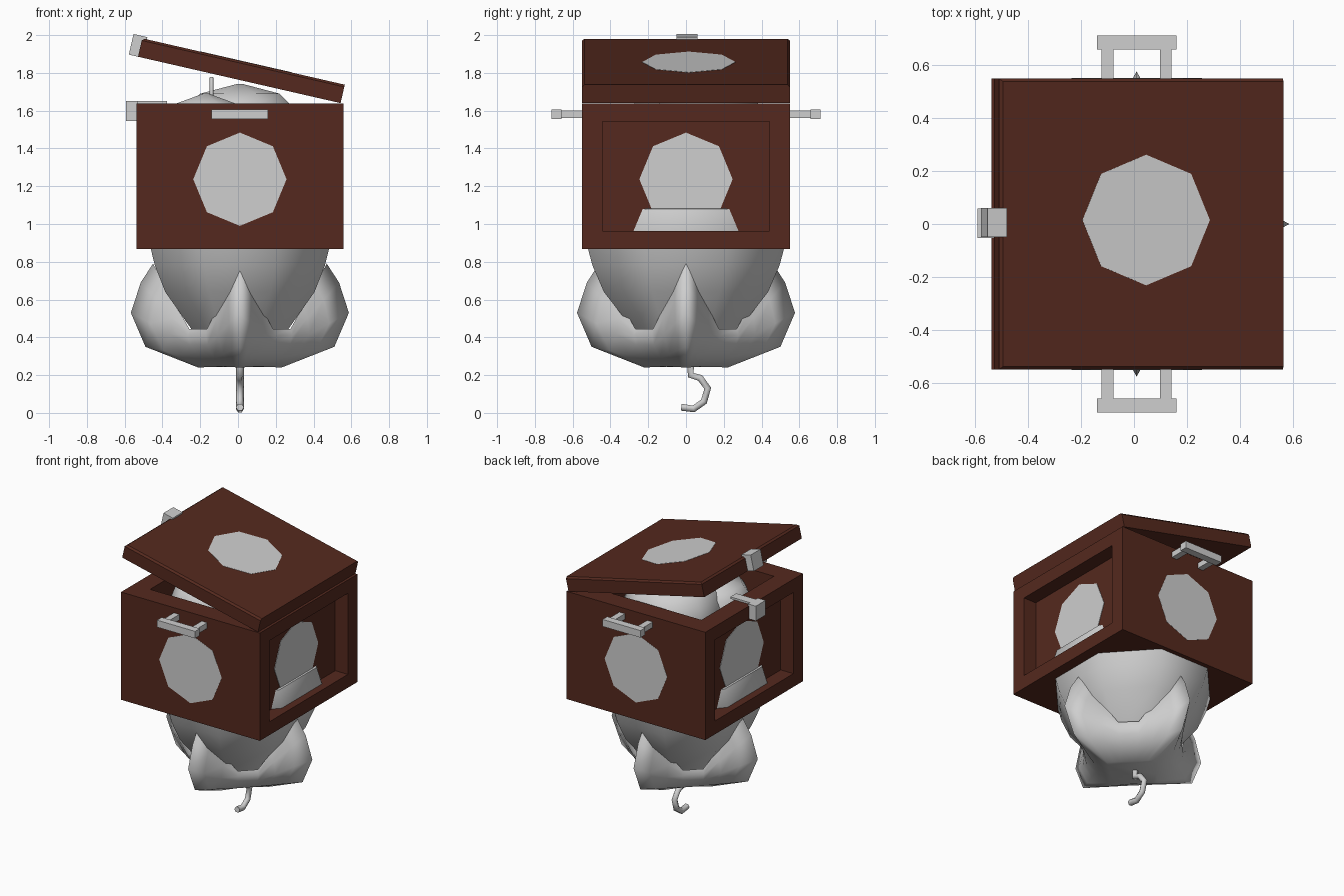
import bpy, bmesh
from math import pi, cos, sin, radians
from mathutils import Matrix, Vector

if "Cube" in bpy.data.objects:
    bpy.data.objects.remove(bpy.data.objects["Cube"])


def material(name, rgb):
    m = bpy.data.materials.new(name)
    m.use_nodes = True
    m.diffuse_color = (*rgb, 1)
    m.node_tree.nodes["Principled BSDF"].inputs["Base Color"].default_value = (*rgb, 1)
    return m


WOOD = material("dark_wood", (0.09, 0.022, 0.013))
GREY = material("pale_grey", (0.62, 0.62, 0.62))
CX = 0.01
LID = Matrix.Translation((0.543, 0, 1.64)) @ Matrix.Rotation(radians(12.9), 4, "Y")


def finish(name, bm, mat, smooth=None):
    bmesh.ops.recalc_face_normals(bm, faces=bm.faces)
    me = bpy.data.meshes.new(name)
    bm.to_mesh(me)
    bm.free()
    me.materials.append(mat)
    ob = bpy.data.objects.new(name, me)
    bpy.context.collection.objects.link(ob)
    if smooth:
        bpy.ops.object.select_all(action="DESELECT")
        ob.select_set(True)
        bpy.context.view_layer.objects.active = ob
        bpy.ops.object.shade_smooth_by_angle(angle=radians(smooth))


def add_box(bm, lo, hi):
    lo, hi = Vector(lo), Vector(hi)
    m = Matrix.Translation((lo + hi) / 2) @ Matrix.Diagonal((*(hi - lo), 1))
    bmesh.ops.create_cube(bm, size=1, matrix=m)


def boxes(name, spans, mat, matrix=Matrix()):
    bm = bmesh.new()
    for lo, hi in spans:
        add_box(bm, lo, hi)
    bm.transform(matrix)
    finish(name, bm, mat)


def octagon(name, matrix):
    bm = bmesh.new()
    bmesh.ops.create_cone(bm, cap_ends=True, segments=8, radius1=0.247, radius2=0.247,
                          depth=0.004, matrix=matrix)
    finish(name, bm, GREY)


def loft(rings):
    """Skin a list of equal-length closed rings and close the first one."""
    bm = bmesh.new()
    rows = [[bm.verts.new(p) for p in ring] for ring in rings]
    n = len(rows[0])
    for a, b in zip(rows, rows[1:]):
        for i in range(n):
            j = (i + 1) % n
            bm.faces.new((a[i], a[j], b[j], b[i]))
    bm.faces.new(rows[0])
    return bm, rows


def lathe(name, profile, centre, stretch=1.0):
    """Eight-sided turned body with flat sides facing the axes."""
    turn = pi / 8
    rings = [[(centre[0] + r / cos(turn) * cos(2 * i * turn + turn),
               centre[1] + r / cos(turn) * sin(2 * i * turn + turn) * stretch,
               centre[2] + z) for i in range(8)] for r, z in profile]
    bm, rows = loft(rings)
    bm.faces.new(rows[-1])
    finish(name, bm, GREY, 60)


def tube(name, points, radius):
    cu = bpy.data.curves.new(name, "CURVE")
    cu.dimensions = "3D"
    cu.bevel_depth = radius
    cu.bevel_resolution = 1
    cu.use_fill_caps = True
    sp = cu.splines.new("POLY")
    sp.points.add(len(points) - 1)
    for p, co in zip(sp.points, points):
        p.co = (*co, 1)
    cu.materials.append(GREY)
    bpy.context.collection.objects.link(bpy.data.objects.new(name, cu))


# Chest with recessed side panels and an open top
bm = bmesh.new()
add_box(bm, (-0.538, -0.55, 0.868), (0.558, 0.55, 1.637))
bm.normal_update()
sides = [f for f in bm.faces if abs(f.normal.x) > 0.9]
top = [f for f in bm.faces if f.normal.z > 0.9]
for faces, rim, depth in ((sides, 0.095, 0.1), (top, 0.13, 0.5)):
    bmesh.ops.inset_individual(bm, faces=faces, thickness=rim, use_even_offset=True)
    for f in faces:
        for v in f.verts:
            v.co.y *= 0.973
        step = f.normal * -depth
        new = bmesh.ops.extrude_discrete_faces(bm, faces=[f])["faces"][0]
        bmesh.ops.translate(bm, verts=new.verts, vec=step)
bmesh.ops.remove_doubles(bm, verts=bm.verts, dist=0.0001)
finish("chest", bm, WOOD)

# Tilted lid, hinged on the left side, with finely bevelled free edges
bm = bmesh.new()
add_box(bm, (-1.1, -0.55, 0), (0, 0.55, 0.1))
free = [e for e in bm.edges if all(v.co.z > 0.05 for v in e.verts)
        and any(v.co.x < -0.5 for v in e.verts)]
bmesh.ops.bevel(bm, geom=free, offset=0.012, segments=1, affect="EDGES")
bm.transform(LID)
finish("lid", bm, WOOD)
octagon("lid_badge", LID @ Matrix.Translation((-0.533, 0.015, 0.0995)))

# Octagonal plates on the four walls
for name, s in (("front", -1), ("back", 1)):
    octagon(name + "_badge",
            Matrix.Translation((CX, s * 0.549, 1.237)) @ Matrix.Rotation(pi / 2, 4, "X"))
for name, x in (("left", 0.459), ("right", -0.439)):
    octagon(name + "_badge",
            Matrix.Translation((x, 0, 1.237)) @ Matrix.Rotation(pi / 2, 4, "Y"))

# Handles on front and back
for name, s in (("front", -1), ("back", 1)):
    spans = [((-0.15, 0.66, 1.555), (0.15, 0.713, 1.605))]
    spans += [((x - 0.022, 0.545, 1.56), (x + 0.022, 0.665, 1.6)) for x in (-0.11, 0.11)]
    boxes(name + "_handle", spans, GREY,
          Matrix.Translation((CX, 0, 0)) @ Matrix.Diagonal((1, s, 1, 1)))

# Two halves of the clasp
boxes("lid_clasp", [((-1.15, -0.05, 0.0), (-1.09, 0.06, 0.112)),
                    ((-1.1, -0.05, 0.098), (-1.075, 0.06, 0.112))], GREY, LID)
boxes("chest_clasp", [((-0.592, -0.052, 1.545), (-0.53, 0.058, 1.65)),
                      ((-0.54, -0.03, 1.636), (-0.375, 0.035, 1.65))], GREY)

# Large fruit that carries the chest
lathe("fruit", [(0.18, 0.33), (0.24, 0.42), (0.395, 0.64), (0.45, 0.78), (0.472, 0.87),
                (0.495, 0.965), (0.464, 1.08), (0.25, 1.1)], (CX, 0, 0), stretch=1.1)

# Star-shaped leaf cup: four pointed ridges joined by straight flanks
ridge = [(0.22, 0.24), (0.5, 0.35), (0.577, 0.53), (0.525, 0.69), (0.46, 0.79)]
valley = [(0.15, 0.245), (0.25, 0.29), (0.315, 0.36), (0.33, 0.41), (0.32, 0.445)]
FLANK = radians(33)
rings = []
for (rr, rz), (vr, vz) in zip(ridge, valley):
    tip = Vector((rr, 0, rz))
    ring = []
    for quarter in range(4):
        for t in (-1, -0.67, -0.33, 0, 0.33, 0.67, 1):
            shoulder = Vector((vr * cos(FLANK), vr * sin(FLANK) * (1 if t > 0 else -1), vz))
            p = Matrix.Rotation(quarter * pi / 2, 3, "Z") @ tip.lerp(shoulder, abs(t))
            ring.append((p.x + CX, p.y, p.z))
    rings.append(ring)
finish("leaf_cup", loft(rings)[0], GREY, 180)

# Hooked stem underneath
tube("stem", [(CX, 0.025, 0.26), (CX, 0.025, 0.2), (CX, 0.075, 0.185), (CX, 0.115, 0.13),
              (CX, 0.095, 0.06), (CX, 0.04, 0.021), (CX, -0.025, 0.03)], 0.021)

# Small fruits inside the chest
dome = [(0.15, -0.58), (0.28, -0.4), (0.31, -0.2), (0.26, -0.1), (0.21, -0.05), (0.02, 0)]
lathe("inner_fruit_back", dome, (CX, 0.12, 1.74))
lathe("inner_fruit_front", [(r * 0.72, z) for r, z in dome], (-0.17, -0.12, 1.69))
tube("inner_stem", [(-0.14, -0.12, 1.67), (-0.14, -0.12, 1.73), (-0.14, -0.1, 1.775)], 0.01)
